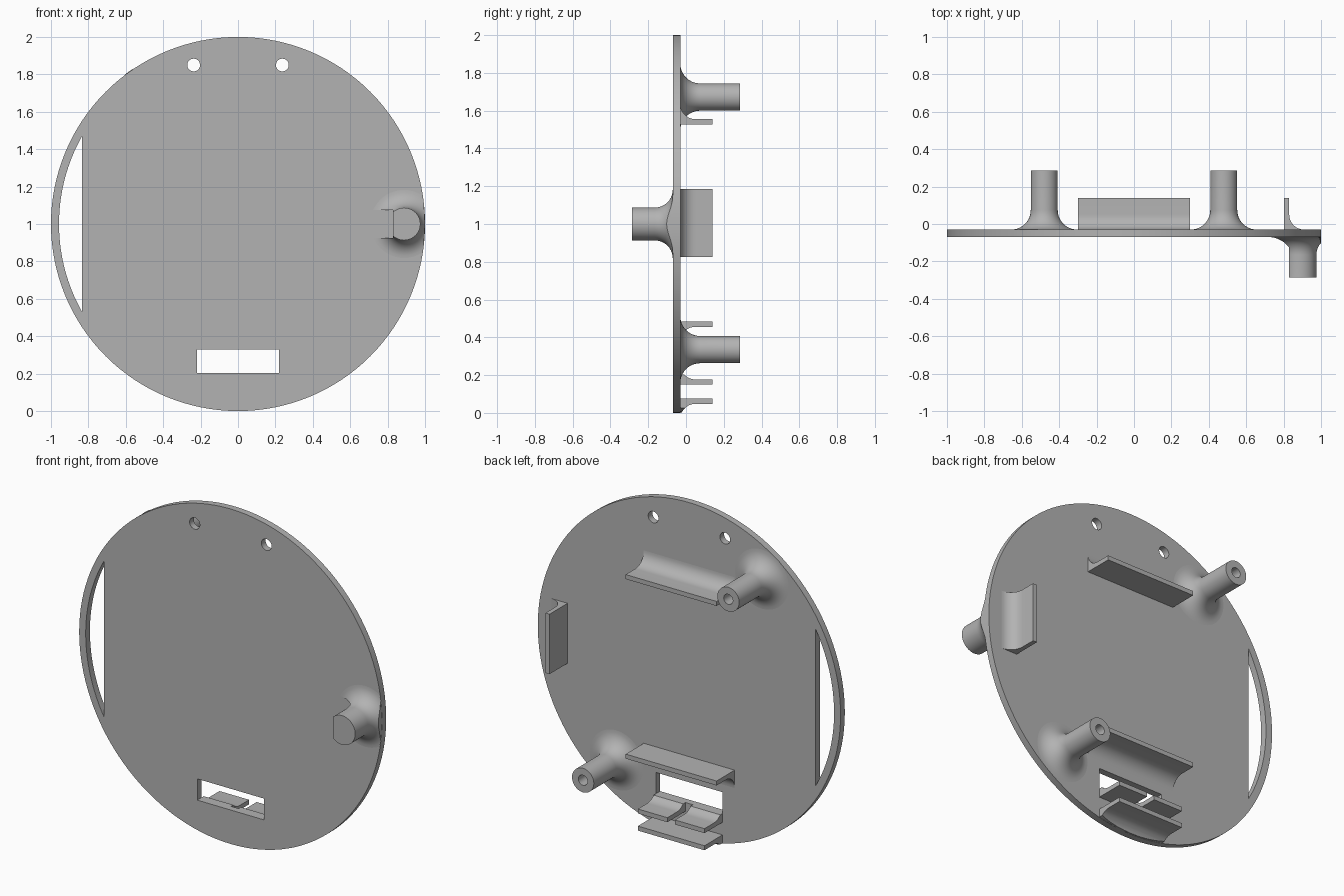
import bpy, bmesh, math
from mathutils import Vector

cube = bpy.data.objects.get("Cube")
if cube:
    bpy.data.objects.remove(cube, do_unlink=True)

grey = bpy.data.materials.new("plain grey")
grey.use_nodes = True
grey.diffuse_color = (0.45, 0.45, 0.45, 1)
grey.node_tree.nodes["Principled BSDF"].inputs["Base Color"].default_value = (0.45, 0.45, 0.45, 1)

FRONT, BACK = -0.07, -0.03
EMBED = 0.005
UP, DOWN, LEFT = Vector((0, 0, 1)), Vector((0, 0, -1)), Vector((1, 0, 0))


def finish(name, bm):
    bmesh.ops.recalc_face_normals(bm, faces=bm.faces)
    mesh = bpy.data.meshes.new(name)
    bm.to_mesh(mesh)
    bm.free()
    mesh.materials.append(grey)
    obj = bpy.data.objects.new(name, mesh)
    bpy.context.collection.objects.link(obj)
    return obj


def prism(name, points, offset):
    """Closed solid from a flat outline pushed along an offset."""
    bm = bmesh.new()
    face = bm.faces.new([bm.verts.new(p) for p in points])
    new = bmesh.ops.extrude_face_region(bm, geom=[face])["geom"]
    verts = [g for g in new if isinstance(g, bmesh.types.BMVert)]
    bmesh.ops.translate(bm, verts=verts, vec=offset)
    return finish(name, bm)


def disc(name, x, z, radius, y0, y1, sides=64):
    angles = [math.tau * i / sides for i in range(sides)]
    pts = [(x + radius * math.cos(a), y0, z + radius * math.sin(a)) for a in angles]
    return prism(name, pts, (0, y1 - y0, 0))


def box(name, x0, x1, y0, y1, z0, z1):
    pts = [(x0, y0, z0), (x1, y0, z0), (x1, y0, z1), (x0, y0, z1)]
    return prism(name, pts, (0, y1 - y0, 0))


def select_only(obj):
    bpy.ops.object.select_all(action='DESELECT')
    obj.select_set(True)
    bpy.context.view_layer.objects.active = obj


def cut(obj, cutter, operation='DIFFERENCE'):
    cutter.hide_render = True
    mod = obj.modifiers.new("cut", 'BOOLEAN')
    mod.operation, mod.solver, mod.object = operation, 'EXACT', cutter
    select_only(obj)
    bpy.ops.object.modifier_apply(modifier=mod.name)
    bpy.data.objects.remove(cutter, do_unlink=True)


def smooth(obj):
    select_only(obj)
    bpy.ops.object.shade_smooth_by_angle(angle=math.radians(30))


def fillet(radius, steps=10):
    """Quarter arc from the plate (height 0) up to the wall (distance 0)."""
    for i in range(steps + 1):
        a = math.pi / 2 * i / steps
        yield radius * (1 - math.sin(a)), radius * (1 - math.cos(a))


def post(name, x, z, y, side, radius, flare, height, bore=None, depth=0.2, sides=48):
    """Round post with a flared foot, standing out of the plate."""
    rings = [(radius + flare, -EMBED)]
    rings += [(radius + d, h) for d, h in fillet(flare)]
    rings.append((radius, height))
    if bore:
        rings += [(bore, height), (bore, height - depth)]
    bm = bmesh.new()
    loops = []
    for r, h in rings:
        loops.append([bm.verts.new((x + r * math.cos(math.tau * i / sides), y + side * h,
                                    z + r * math.sin(math.tau * i / sides)))
                      for i in range(sides)])
    for a, b in zip(loops, loops[1:]):
        for i in range(sides):
            j = (i + 1) % sides
            bm.faces.new((a[i], a[j], b[j], b[i]))
    bm.faces.new(loops[0])
    bm.faces.new(loops[-1])
    return finish(name, bm)


def ledge(name, start, along, length, normal, thick=0.027, reach=0.17, flare=0.08):
    """Thin shelf on the back, with a concave fillet on its normal side."""
    profile = [(-EMBED, 0), (reach, 0), (reach, thick)]
    profile += [(h, thick + d) for d, h in reversed(list(fillet(flare)))]
    profile.append((-EMBED, thick + flare))
    pts = [Vector(start) + Vector((0, h, 0)) + normal * n for h, n in profile]
    return prism(name, pts, along * length)


# Round plate with two hanging holes, a slot and a crescent window
plate = disc("round_plate", 0, 1, 1, FRONT, BACK, 128)
for x in (-0.237, 0.237):
    cut(plate, disc("hole_cutter", x, 1.85, 0.034, -0.2, 0.1, 32))
cut(plate, box("slot_cutter", -0.22, 0.22, -0.2, 0.1, 0.203, 0.33))
half = math.acos(0.835 / 0.957)
arc = [math.pi - half + 2 * half * i / 32 for i in range(33)]
cut(plate, prism("crescent_cutter", [(0.957 * math.cos(a), -0.2, 1 + 0.957 * math.sin(a))
                                     for a in arc], (0, 0.3, 0)))
smooth(plate)

# Bored posts on the back
for name, x, z in (("upper_post", -0.48, 1.672), ("lower_post", 0.48, 0.335)):
    smooth(post(name, x, z, BACK, 1, 0.072, 0.105, 0.317, bore=0.03))

# Front peg with one flat side, trimmed to the plate rim
peg = post("front_peg", 0.888, 1, FRONT, -1, 0.087, 0.095, 0.217)
cut(peg, disc("rim_cutter", 0, 1, 0.999, -0.5, 0.1, 128), 'INTERSECT')
cut(peg, box("flat_cutter", 0.6, 0.83, -0.5, -0.05, 0.925, 1.075))
smooth(peg)

# Retaining ledges on the back
smooth(ledge("upper_ledge", (-0.3, BACK, 1.528), LEFT, 0.6, UP))
smooth(ledge("middle_ledge", (-0.3, BACK, 0.483), LEFT, 0.6, DOWN))
smooth(ledge("side_ledge", (0.803, BACK, 0.826), UP, 0.358, LEFT))

# Split ledge under the slot, opened where the slot passes
for name, x in (("slot_ledge_right", -0.22), ("slot_ledge_left", 0.025)):
    part = ledge(name, (x, BACK, 0.15), LEFT, 0.195, UP)
    cut(part, box("opening_cutter", -0.3, 0.3, -0.2, 0.3, 0.203, 0.4))
    smooth(part)

# Bottom ledge, trimmed to the plate rim
bottom = ledge("bottom_ledge", (-0.22, BACK, 0.075), LEFT, 0.44, DOWN)
cut(bottom, disc("rim_cutter", 0, 1, 0.999, -0.2, 0.4, 128), 'INTERSECT')
smooth(bottom)
